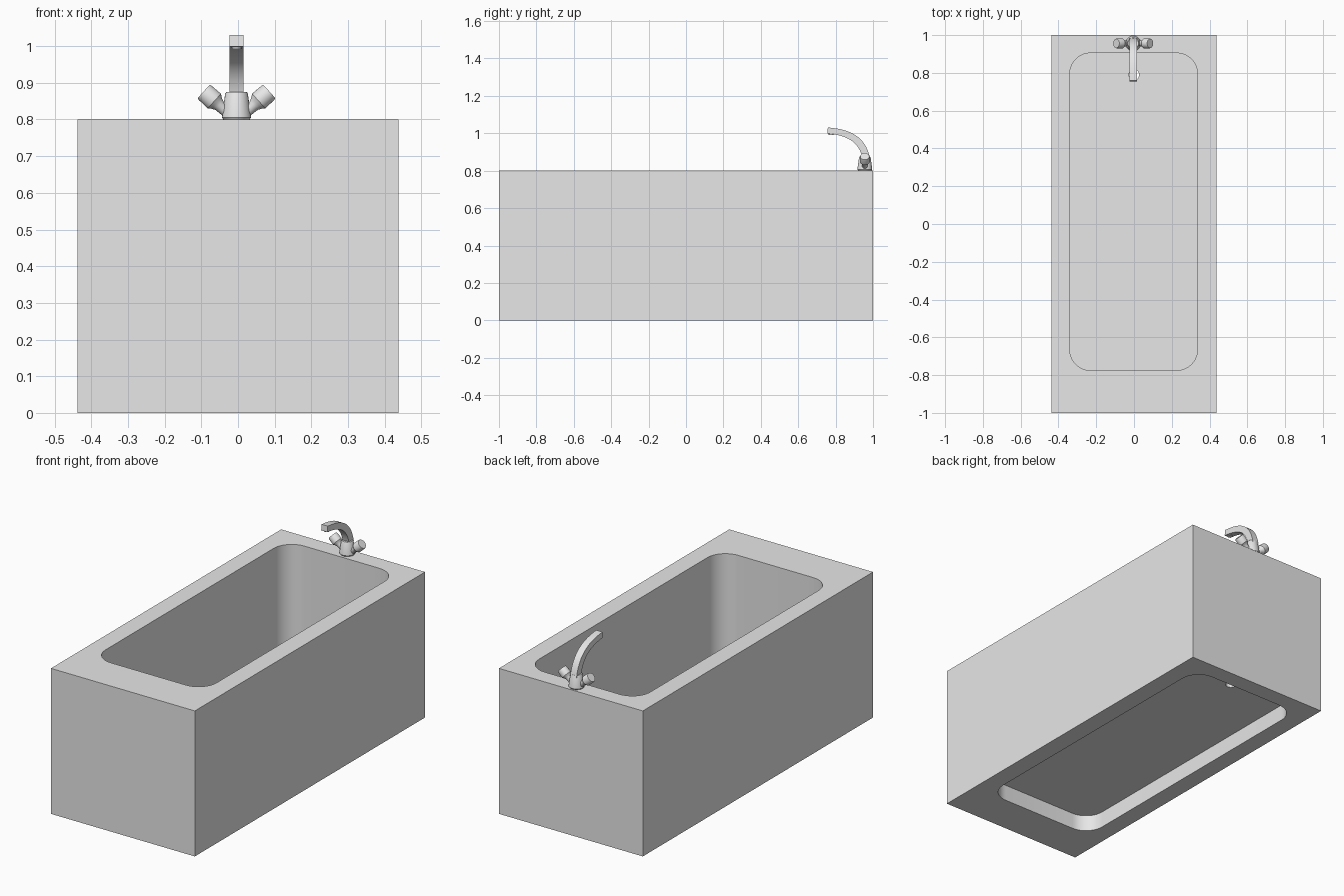
import bpy, bmesh, math
from mathutils import Vector, Matrix

cube = bpy.data.objects.get("Cube")
if cube:
    bpy.data.objects.remove(cube, do_unlink=True)

grey = bpy.data.materials.new("plain grey")
grey.use_nodes = True
COLOUR = (0.8, 0.8, 0.8, 1)
grey.diffuse_color = COLOUR
grey.node_tree.nodes["Principled BSDF"].inputs["Base Color"].default_value = COLOUR


def finish(name, bm, smooth=True):
    """Turn a bmesh into a named object with sharp-edged smooth shading."""
    bmesh.ops.remove_doubles(bm, verts=bm.verts, dist=1e-5)
    bmesh.ops.recalc_face_normals(bm, faces=bm.faces)
    mesh = bpy.data.meshes.new(name)
    bm.to_mesh(mesh)
    bm.free()
    mesh.materials.append(grey)
    obj = bpy.data.objects.new(name, mesh)
    bpy.context.collection.objects.link(obj)
    bpy.ops.object.select_all(action='DESELECT')
    obj.select_set(True)
    bpy.context.view_layer.objects.active = obj
    if smooth:
        bpy.ops.object.shade_smooth_by_angle(angle=math.radians(30))
    return obj


def rounded_rect(x0, x1, y0, y1, r, steps=10):
    pts = []
    for k, (cx, cy) in enumerate([(x1 - r, y1 - r), (x0 + r, y1 - r),
                                  (x0 + r, y0 + r), (x1 - r, y0 + r)]):
        for i in range(steps + 1):
            a = math.pi / 2 * (k + i / steps)
            pts.append((cx + r * math.cos(a), cy + r * math.sin(a)))
    return pts


def slab(name, outlines, z0, z1):
    """Extrude a filled outline; the further outlines become holes."""
    curve = bpy.data.curves.new(name, 'CURVE')
    curve.dimensions = '2D'
    curve.fill_mode = 'BOTH'
    curve.extrude = (z1 - z0) / 2
    for pts in outlines:
        s = curve.splines.new('POLY')
        s.points.add(len(pts) - 1)
        for p, (x, y) in zip(s.points, pts):
            p.co = (x, y, 0, 1)
        s.use_cyclic_u = True
    temp = bpy.data.objects.new(name + " outline", curve)
    bpy.context.collection.objects.link(temp)
    bpy.context.view_layer.update()
    mesh = bpy.data.meshes.new_from_object(
        temp.evaluated_get(bpy.context.evaluated_depsgraph_get()))
    bm = bmesh.new()
    bm.from_mesh(mesh)
    bpy.data.objects.remove(temp, do_unlink=True)
    bpy.data.curves.remove(curve)
    bpy.data.meshes.remove(mesh)
    bmesh.ops.translate(bm, verts=bm.verts, vec=(0, 0, (z0 + z1) / 2))
    return finish(name, bm)


def lathe(name, profile, origin, axis=(0, 0, 1), sides=24):
    """Spin (radius, height) rings about an axis and cap both ends."""
    bm = bmesh.new()
    turn = Vector((0, 0, 1)).rotation_difference(Vector(axis)).to_matrix().to_4x4()
    mat = Matrix.Translation(origin) @ turn
    rings = [[bm.verts.new(mat @ Vector((r * math.cos(2 * math.pi * i / sides),
                                         r * math.sin(2 * math.pi * i / sides), h)))
              for i in range(sides)] for r, h in profile]
    for a, b in zip(rings, rings[1:]):
        for i in range(sides):
            j = (i + 1) % sides
            bm.faces.new((a[i], a[j], b[j], b[i]))
    bm.faces.new(rings[0])
    bm.faces.new(rings[-1])
    return finish(name, bm)


# Tub: a block with a rounded opening, and a raised floor with a drain hole
opening = rounded_rect(-0.34, 0.336, -0.775, 0.905, 0.11)
outer = [(-0.4375, -1), (0.4375, -1), (0.4375, 1), (-0.4375, 1)]
slab("tub_walls", [outer, opening], 0, 0.8)
drain = [(0.027 * math.cos(math.tau * i / 24), 0.79 + 0.03 * math.sin(math.tau * i / 24))
         for i in range(24)]
slab("tub_floor", [opening, drain], 0.09, 0.14)

# Tap body
TX, TY = -0.004, 0.956
lathe("tap_body", [(0.036, 0.80), (0.040, 0.806), (0.031, 0.870), (0.028, 0.875)], (TX, TY, 0))

# Two angled handles, each a narrow neck with a wider knob
for side, label in ((1, "left"), (-1, "right")):
    lathe(label + "_handle",
          [(0.014, 0), (0.016, 0.030), (0.021, 0.040), (0.027, 0.048),
           (0.026, 0.082), (0.024, 0.087)],
          (TX + side * 0.025, TY, 0.818), (side * 0.74, 0, 0.67))

# Spout: a rectangular section swept along an arc towards the tub
P = [Vector(p) for p in ((0.965, 0.86), (0.945, 0.97), (0.87, 1.005), (0.757, 1.015))]
bm = bmesh.new()
rings = []
N = 14
for i in range(N + 1):
    t = i / N
    u = 1 - t
    c = P[0] * u**3 + P[1] * 3 * u*u*t + P[2] * 3 * u*t*t + P[3] * t**3
    d = ((P[1] - P[0]) * u*u + (P[2] - P[1]) * 2*u*t + (P[3] - P[2]) * t*t).normalized()
    n = Vector((-d.y, d.x)) * (0.020 - 0.004 * t)
    rings.append([bm.verts.new((TX + sx * 0.019, c.x + sn * n.x, c.y + sn * n.y))
                  for sx, sn in ((-1, -1), (1, -1), (1, 1), (-1, 1))])
for a, b in zip(rings, rings[1:]):
    for i in range(4):
        j = (i + 1) % 4
        bm.faces.new((a[i], a[j], b[j], b[i]))
bm.faces.new(rings[0])
bm.faces.new(rings[-1])
finish("spout", bm)

# Small outlet under the spout tip
lathe("spout_outlet", [(0.013, 0.992), (0.013, 1.008)], (TX, 0.776, 0), sides=16)
